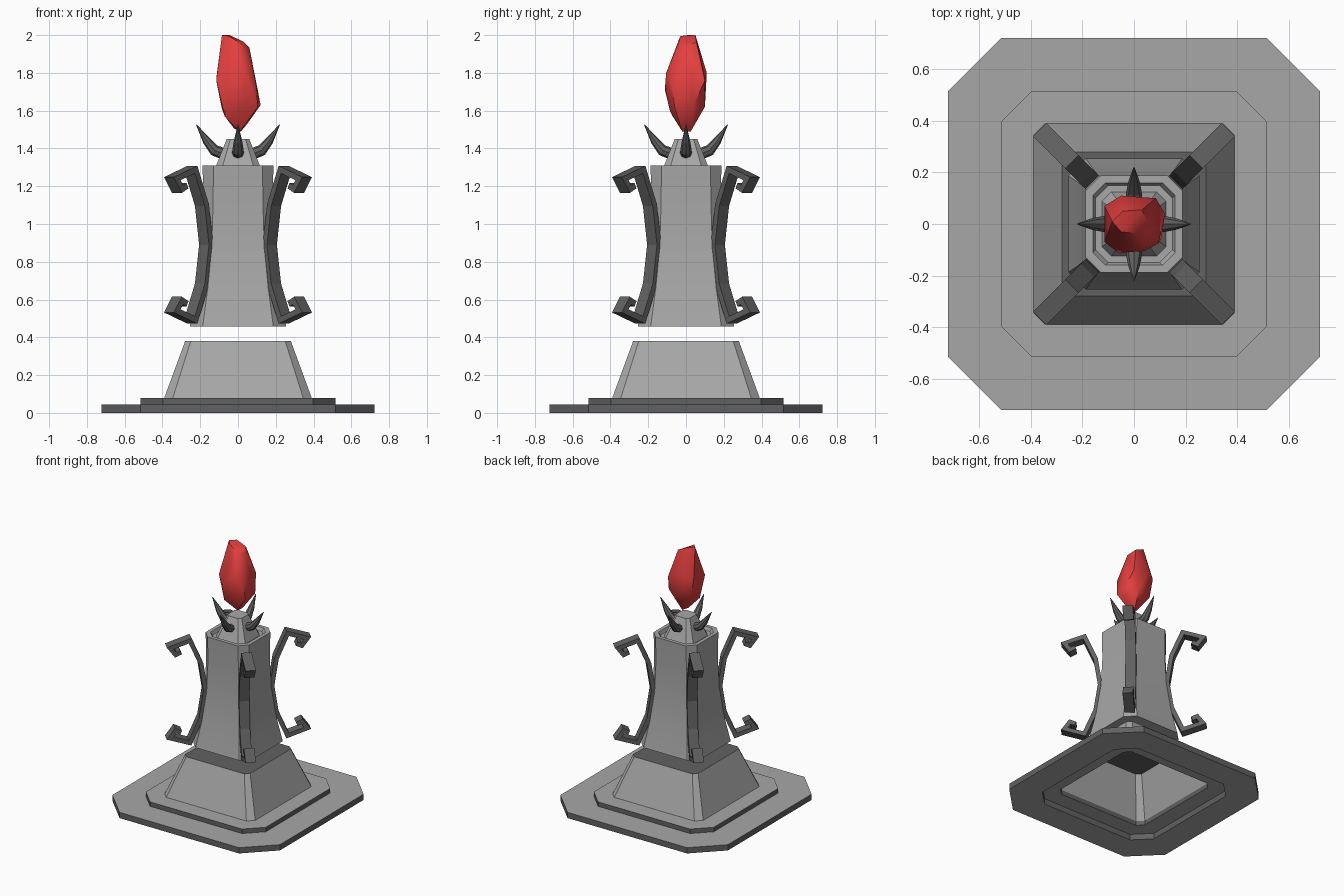
import bpy, bmesh, math
from mathutils import Vector, Matrix

if "Cube" in bpy.data.objects:
    bpy.data.objects.remove(bpy.data.objects["Cube"])


def material(name, rgb):
    m = bpy.data.materials.new(name)
    m.diffuse_color = (*rgb, 1)
    m.use_nodes = True
    m.node_tree.nodes["Principled BSDF"].inputs["Base Color"].default_value = m.diffuse_color
    return m


STONE = material("light_stone", (0.39, 0.39, 0.39))
IRON = material("dark_iron", (0.12, 0.12, 0.12))
RED = material("red_crystal", (0.78, 0.05, 0.05))


def finish(name, bm, mats, rule=None, smooth=None):
    bmesh.ops.recalc_face_normals(bm, faces=bm.faces)
    bm.normal_update()
    if rule:
        for f in bm.faces:
            f.material_index = rule(f)
    me = bpy.data.meshes.new(name)
    bm.to_mesh(me)
    bm.free()
    for m in mats:
        me.materials.append(m)
    ob = bpy.data.objects.new(name, me)
    bpy.context.collection.objects.link(ob)
    if smooth:
        bpy.ops.object.select_all(action='DESELECT')
        ob.select_set(True)
        bpy.context.view_layer.objects.active = ob
        bpy.ops.object.shade_smooth_by_angle(angle=math.radians(smooth))
    return ob


def octagon(bm, h, c, z):
    """Chamfered square: half width h, flat sides reach c."""
    pts = [(h, -c), (h, c), (c, h), (-c, h), (-h, c), (-h, -c), (-c, -h), (c, -h)]
    return [bm.verts.new((x, y, z)) for x, y in pts]


def bridge(bm, rings, closed=False):
    n = len(rings[0])
    pairs = list(zip(rings, rings[1:]))
    if closed:
        pairs.append((rings[-1], rings[0]))
    for a, b in pairs:
        for i in range(n):
            j = (i + 1) % n
            bm.faces.new((a[i], a[j], b[j], b[i]))


def stack(name, levels, mats, rule=None, bottom=True, top=True, loop=False, smooth=None):
    bm = bmesh.new()
    rings = [octagon(bm, *lv) for lv in levels]
    bridge(bm, rings, loop)
    if bottom and not loop:
        bm.faces.new(rings[0][::-1])
    if top and not loop:
        bm.faces.new(rings[-1])
    return finish(name, bm, mats, rule, smooth)


# Base plates: hollow rings with pale flats and dark edges
flat_pale = lambda f: 0 if abs(f.normal.z) > 0.5 else 1
stack("lower_plate", [(.515, .395, 0), (.722, .515, 0), (.722, .515, .045), (.515, .395, .045)],
      [STONE, IRON], flat_pale, loop=True)
stack("upper_plate", [(.39, .345, .045), (.517, .396, .045), (.517, .396, .08), (.39, .345, .08)],
      [STONE, IRON], flat_pale, loop=True)

# Pedestal: open below, dark lid
stack("pedestal", [(.39, .345, .08), (.28, .25, .38)], [STONE, IRON],
      lambda f: 1 if abs(f.normal.z) > 0.9 else 0, bottom=False)

# Floating shaft with a sunken top
stack("shaft", [(.255, .187, .458), (.215, .16, .66), (.19, .139, .88), (.182, .132, 1.1),
                (.188, .13, 1.31), (.16, .11, 1.31), (.15, .10, 1.285)], [STONE], smooth=30)
stack("crown_block", [(.125, .088, 1.285), (.06, .04, 1.45)], [STONE])


# Hooked braces on the four corners, mirrored about mid height
def brace(name, angle):
    half = [(.415, 1.203), (.452, 1.185), (.492, 1.24), (.35, 1.288), (.27, 1.1)]
    path = half + [(.238, .89)] + [(r, 1.78 - z) for r, z in half[::-1]]
    path = [Vector(p) for p in path]
    bm = bmesh.new()
    rings = []
    for i, p in enumerate(path):
        d0 = (p - path[i - 1]).normalized() if i else None
        d1 = (path[i + 1] - p).normalized() if i < len(path) - 1 else None
        d0, d1 = d0 or d1, d1 or d0
        t = (d0 + d1).normalized()
        n = Vector((-t.y, t.x)) * (.016 / max(t.dot(d0), .6))
        rings.append([bm.verts.new((p.x + s * n.x, w, p.y + s * n.y))
                      for s, w in ((1, .037), (1, -.037), (-1, -.037), (-1, .037))])
    bridge(bm, rings)
    bm.faces.new(rings[0])
    bm.faces.new(rings[-1])
    bm.transform(Matrix.Rotation(angle, 4, 'Z'))
    finish(name, bm, [IRON])


# Curved spikes around the crown
def spike(name, angle):
    path = [(.06, 1.365, .032, 10), (.125, 1.39, .03, 35), (.165, 1.44, .022, 55), (.22, 1.525, .002, 58)]
    bm = bmesh.new()
    rings = []
    for r, z, rad, tilt in path:
        a = math.radians(tilt)
        ring = []
        for k in range(8):
            u = math.tau * k / 8
            s, w = rad * math.cos(u), rad * math.sin(u)
            ring.append(bm.verts.new((r - s * math.sin(a), w, z + s * math.cos(a))))
        rings.append(ring)
    bridge(bm, rings)
    bm.faces.new(rings[0])
    bm.faces.new(rings[-1])
    bm.transform(Matrix.Rotation(angle, 4, 'Z'))
    finish(name, bm, [IRON])


for k in range(4):
    brace(f"brace_{k + 1}", math.radians(45 + 90 * k))
    spike(f"spike_{k + 1}", math.radians(90 * k))

# Faceted crystal: hull of a few corner points
corners = [(-.085, .01, 2), (-.045, .05, 2), (.03, .055, 1.965), (.06, 0, 1.935), (.025, -.04, 1.95), (-.05, -.03, 1.995),
           (-.115, .07, 1.77), (-.115, -.07, 1.76), (-.05, .11, 1.8), (.085, .1, 1.76),
           (.04, -.105, 1.8), (-.06, -.112, 1.71), (.095, -.075, 1.74),
           (.12, .04, 1.63), (.105, -.06, 1.62), (.04, .1, 1.62), (-.085, .07, 1.61), (-.07, -.07, 1.57), (.03, -.085, 1.6),
           (.015, .025, 1.49), (.01, -.02, 1.49), (-.02, 0, 1.505), (.045, .02, 1.525)]
bm = bmesh.new()
for p in corners:
    bm.verts.new(p)
bmesh.ops.convex_hull(bm, input=bm.verts)
loose = [v for v in bm.verts if not v.link_faces]
bmesh.ops.delete(bm, geom=loose, context='VERTS')
finish("crystal", bm, [RED], smooth=40)
